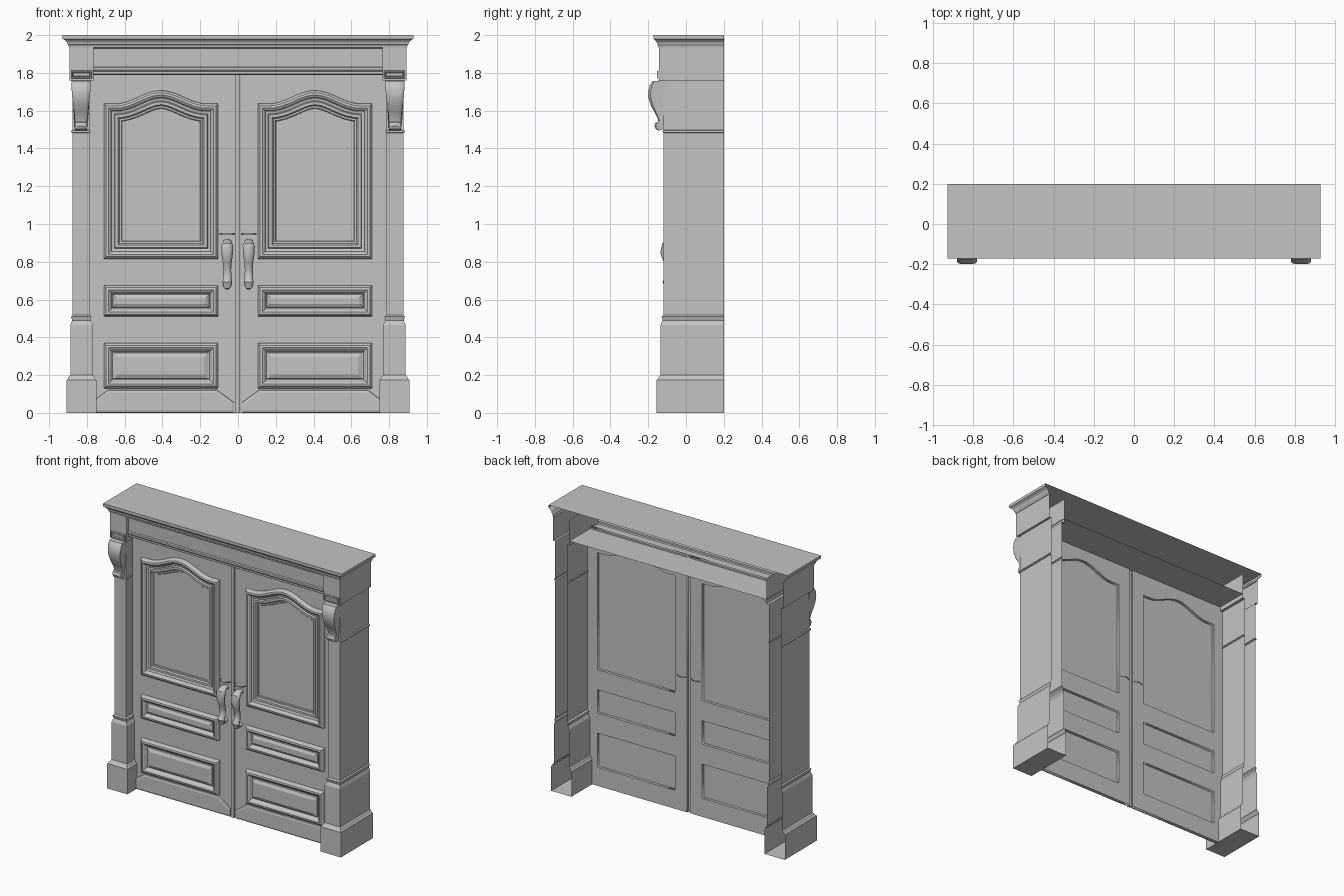
import bpy, bmesh
from math import pi, sin, cos
from mathutils import Vector

cube = bpy.data.objects.get("Cube")
if cube:
    bpy.data.objects.remove(cube)

grey = bpy.data.materials.new("plain_grey")
grey.use_nodes = True
colour = (0.55, 0.55, 0.55, 1)
grey.diffuse_color = colour
grey.node_tree.nodes["Principled BSDF"].inputs["Base Color"].default_value = colour

DOOR_Y = -0.05
SIDES = (("left", 1), ("right", -1))


def finish(name, bm, smooth=False):
    """Turn a bmesh into a named, coloured object."""
    bmesh.ops.recalc_face_normals(bm, faces=bm.faces)
    mesh = bpy.data.meshes.new(name)
    bm.to_mesh(mesh)
    bm.free()
    mesh.materials.append(grey)
    ob = bpy.data.objects.new(name, mesh)
    bpy.context.collection.objects.link(ob)
    if smooth:
        bpy.ops.object.select_all(action="DESELECT")
        ob.select_set(True)
        bpy.context.view_layer.objects.active = ob
        bpy.ops.object.shade_smooth_by_angle(angle=0.6)
    return ob


def loft(name, rings, closed=False, cap_start=False, cap_end=False, smooth=False):
    """Join rings of points that all have the same count."""
    bm = bmesh.new()
    rows = [[bm.verts.new(p) for p in ring] for ring in rings]
    n = len(rows[0])
    for a, b in zip(rows, rows[1:]):
        for i in range(n if closed else n - 1):
            j = (i + 1) % n
            bm.faces.new((a[i], a[j], b[j], b[i]))
    if cap_start:
        bm.faces.new(rows[0][::-1])
    if cap_end:
        bm.faces.new(rows[-1])
    return finish(name, bm, smooth)


def box(name, x0, x1, y0, y1, z0, z1):
    ring = lambda z: [(x0, y0, z), (x1, y0, z), (x1, y1, z), (x0, y1, z)]
    return loft(name, [ring(z0), ring(z1)], True, True, True)


def inset(loop, d):
    """Mitred inward offset of a counter-clockwise outline."""
    out = []
    for i, p in enumerate(loop):
        a = (p - loop[i - 1]).normalized()
        b = (loop[(i + 1) % len(loop)] - p).normalized()
        na, nb = Vector((-a.y, a.x)), Vector((-b.y, b.x))
        out.append(p + (na + nb) * d / (1 + na.dot(nb)))
    return out


def rectangle(x0, x1, z0, z1):
    return [Vector(p) for p in ((x0, z0), (x1, z0), (x1, z1), (x0, z1))]


def arched(x0, x1, z0, z1, rise):
    """Rectangle with level shoulders and an S-curved arch on top."""
    mid, half = (x0 + x1) / 2, (x1 - x0) / 2 - 0.06
    steps = 18
    arch = []
    for i in range(steps + 1):
        t = 1 - 2 * i / steps
        arch.append(Vector((mid + half * t, z1 + rise * (0.5 + 0.5 * cos(pi * t)))))
    return rectangle(x0, x1, z0, z1)[:3] + arch + [Vector((x0, z1))]


# Moulding sections: inset from the outline, distance in front of the door
FRAME = [(0, 0), (0.004, 0.018), (0.012, 0.026), (0.024, 0.028), (0.034, 0.022), (0.04, 0.01)]
WINDOW = FRAME + [(0.055, 0.006), (0.06, 0.016), (0.075, 0.016), (0.082, 0.007),
                  (0.092, 0.007), (0.096, 0.002)]
LOW = FRAME + [(0.046, 0.004), (0.05, 0.004), (0.052, 0.012), (0.074, 0.022)]
MIDDLE = FRAME + [(0.044, 0.004), (0.046, 0.004), (0.048, 0.012), (0.066, 0.022)]

# Door leaves with their panels, handles and kick boards
for side, s in SIDES:
    def mirror(loop):
        return [Vector((s * p.x, p.y)) for p in loop]

    panels = (("arched_panel", arched(0.105, 0.71, 0.815, 1.637, 0.07), WINDOW),
              ("middle_panel", rectangle(0.105, 0.71, 0.51, 0.675), MIDDLE),
              ("lower_panel", rectangle(0.105, 0.71, 0.13, 0.37), LOW))

    # Leaf with openings behind each panel
    curve = bpy.data.curves.new(side + "_door_leaf", "CURVE")
    curve.dimensions, curve.fill_mode, curve.extrude = "2D", "BOTH", 0.01
    for loop in [rectangle(0.012, 0.79, 0, 1.8)] + [p[1] for p in panels]:
        spline = curve.splines.new("POLY")
        spline.points.add(len(loop) - 1)
        for point, p in zip(spline.points, mirror(loop)):
            point.co = (p.x, p.y, 0, 1)
        spline.use_cyclic_u = True
    curve.materials.append(grey)
    leaf = bpy.data.objects.new(side + "_door_leaf", curve)
    leaf.location.y = DOOR_Y + 0.01
    leaf.rotation_euler.x = pi / 2
    bpy.context.collection.objects.link(leaf)

    for name, loop, section in panels:
        rings = [[(s * p.x, DOOR_Y - h, p.y) for p in inset(loop, d)] for d, h in section]
        loft(side + "_" + name, rings, True, False, True)
        back = [(s * p.x, DOOR_Y, p.y) for p in loop]
        loft(side + "_" + name + "_back", [back], True, False, True)

    # Kick board with clipped upper corners
    kick = [Vector(p) for p in ((0.02, 0), (0.77, 0), (0.77, 0.06), (0.69, 0.12),
                                (0.11, 0.12), (0.02, 0.055))]
    loft(side + "_kick_board",
         [[(s * p.x, DOOR_Y - h, p.y) for p in inset(kick, d)]
          for d, h in ((0, 0), (0.002, 0.008), (0.012, 0.012))], True, False, True)

    # Curved pull handle
    path = [(-0.045, 0.90, 0.02), (-0.075, 0.905, 0.023), (-0.105, 0.885, 0.032),
            (-0.113, 0.85, 0.031), (-0.10, 0.80, 0.024), (-0.088, 0.76, 0.021),
            (-0.09, 0.72, 0.022), (-0.105, 0.69, 0.026), (-0.10, 0.67, 0.022),
            (-0.075, 0.665, 0.016), (-0.045, 0.67, 0.014)]
    rings = []
    for i, (y, z, r) in enumerate(path):
        p, q = path[max(i - 1, 0)], path[min(i + 1, len(path) - 1)]
        t = Vector((q[0] - p[0], q[1] - p[1])).normalized()
        rings.append([(s * 0.057 + r * cos(a), y - 0.75 * r * sin(a) * t.y,
                       z + 0.75 * r * sin(a) * t.x)
                      for a in (2 * pi * k / 12 for k in range(12))])
    loft(side + "_handle", rings, True, True, True, True)

    # Thin hoop above the handle
    hoop = [[(s * 0.057 + r * cos(a), DOOR_Y + r * sin(a), 0.945 + h)
             for a in (2 * pi * k / 20 for k in range(20))]
            for r, h in ((0.04, 0), (0.04, 0.004), (0.037, 0.004), (0.037, 0), (0.04, 0))]
    loft(side + "_handle_hoop", hoop, True)

# Cover strip between the leaves
box("centre_strip", -0.014, 0.01, DOOR_Y - 0.008, DOOR_Y + 0.01, 0.0, 1.8)

# Hollow pilasters, open at the back: height, inner x, outer x, front y
PILASTER = [(0, 0.75, 0.907, -0.155), (0.175, 0.75, 0.907, -0.155),
            (0.182, 0.757, 0.9, -0.148), (0.195, 0.762, 0.893, -0.14),
            (0.2, 0.768, 0.887, -0.135), (0.465, 0.768, 0.887, -0.135),
            (0.49, 0.78, 0.878, -0.124), (0.51, 0.775, 0.884, -0.13),
            (0.518, 0.786, 0.876, -0.12), (1.482, 0.786, 0.876, -0.12),
            (1.485, 0.78, 0.884, -0.125), (1.494, 0.78, 0.884, -0.125),
            (1.497, 0.786, 0.876, -0.12), (1.76, 0.786, 0.876, -0.12),
            (1.76, 0.766, 0.892, -0.143), (1.94, 0.766, 0.892, -0.143)]
# Scroll bracket outline: y, z, half width
BRACKET = [(-0.115, 1.76, 0.05), (-0.175, 1.757, 0.05), (-0.192, 1.735, 0.05),
           (-0.2, 1.70, 0.049), (-0.198, 1.665, 0.046), (-0.185, 1.625, 0.041),
           (-0.165, 1.59, 0.036), (-0.15, 1.56, 0.033), (-0.146, 1.54, 0.032),
           (-0.16, 1.537, 0.032), (-0.168, 1.52, 0.032), (-0.16, 1.502, 0.032),
           (-0.145, 1.495, 0.032), (-0.115, 1.505, 0.032)]
for side, s in SIDES:
    rings = [[(s * a, 0.2, z), (s * a, f, z), (s * b, f, z), (s * b, 0.2, z)]
             for z, a, b, f in PILASTER]
    loft(side + "_pilaster", rings, cap_start=True)

    # Bracket with a raised rounded middle
    rings = []
    for across, scale in ((-1, 0.86), (-0.85, 0.95), (-0.5, 1), (0.5, 1), (0.85, 0.95), (1, 0.86)):
        rings.append([(s * 0.831 + across * w, -0.115 + (y + 0.115) * scale, z)
                      for y, z, w in BRACKET])
    loft(side + "_bracket", rings, True, True, True, True)

    # Small framed tablet above the bracket
    tablet = rectangle(0.773, 0.885, 1.77, 1.812)
    section = ((0, 0), (0.002, 0.01), (0.007, 0.01), (0.011, 0.002), (0.013, 0.007))
    loft(side + "_tablet", [[(s * p.x, -0.143 - h, p.y) for p in inset(tablet, d)]
                            for d, h in section], True, False, True)

# Frieze, door head moulding and soffit in one section
HEADER = [(-0.143, 1.942), (-0.122, 1.935), (-0.12, 1.832), (-0.128, 1.828), (-0.128, 1.815),
          (-0.122, 1.808), (-0.122, 1.795), (-0.115, 1.79), (0.2, 1.79)]
loft("frieze", [[(x, y, z) for y, z in HEADER] for x in (-0.77, 0.77)])

# Stepped cornice wrapping the front and both ends, with a flat top
CORNICE = [(1.93, 0.882, -0.125), (1.935, 0.895, -0.146), (1.945, 0.897, -0.148),
           (1.95, 0.902, -0.153), (1.962, 0.905, -0.155), (1.972, 0.914, -0.162),
           (1.976, 0.922, -0.167), (1.98, 0.928, -0.172), (2.0, 0.928, -0.172)]
loft("cornice", [[(-x, 0.2, z), (-x, y, z), (x, y, z), (x, 0.2, z)] for z, x, y in CORNICE],
     cap_end=True)
